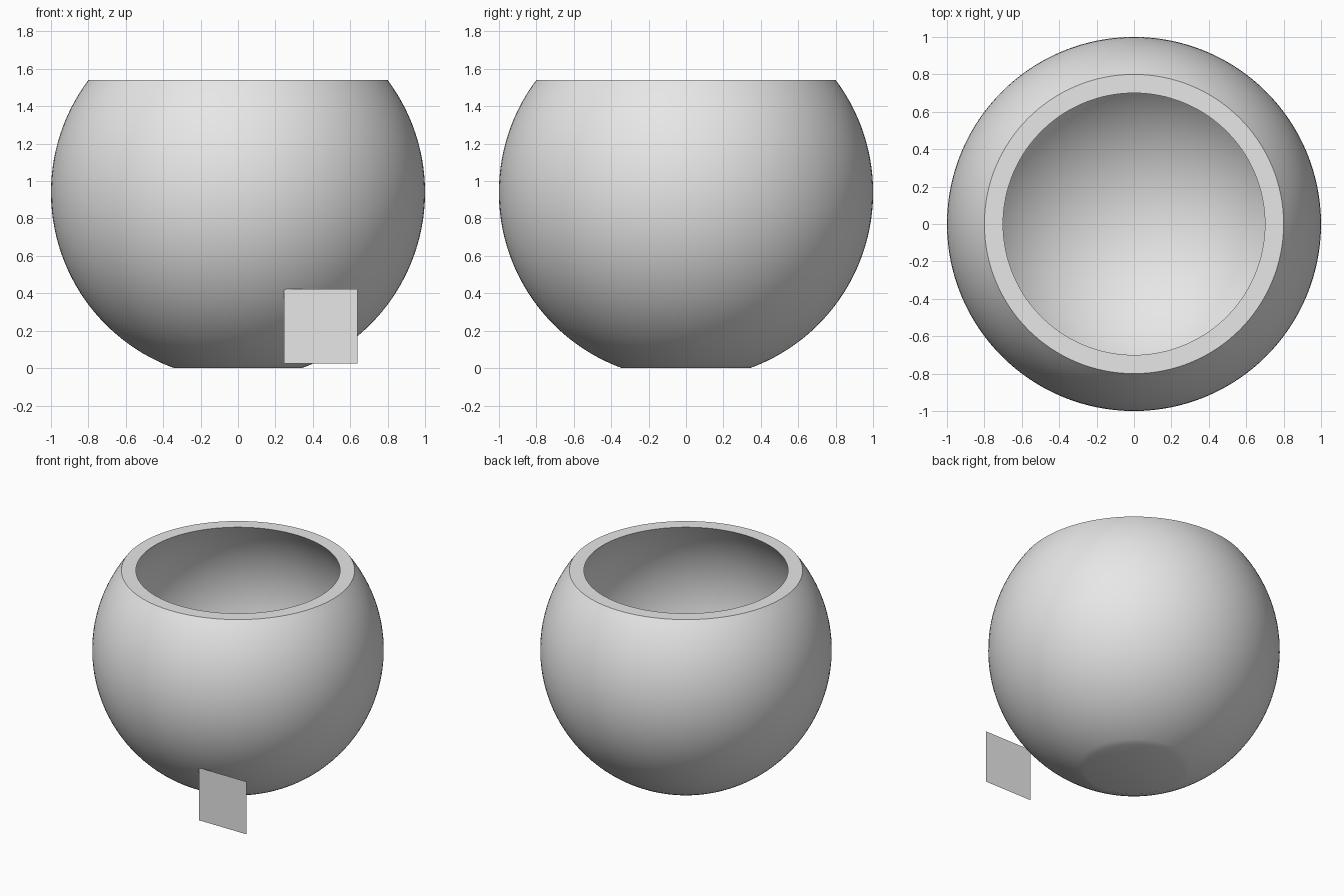
import bpy
import bmesh
from math import asin, cos, sin, pi, radians, sqrt

cube = bpy.data.objects.get("Cube")
if cube:
    bpy.data.objects.remove(cube, do_unlink=True)

CENTRE, TOP, OUTER, INNER = 0.94, 1.54, 1.0, 0.922

grey = bpy.data.materials.new("light grey")
grey.use_nodes = True
colour = (0.8, 0.8, 0.8, 1)
grey.diffuse_color = colour
grey.node_tree.nodes["Principled BSDF"].inputs["Base Color"].default_value = colour


def add_object(name, bm):
    mesh = bpy.data.meshes.new(name)
    bm.to_mesh(mesh)
    bm.free()
    mesh.materials.append(grey)
    obj = bpy.data.objects.new(name, mesh)
    bpy.context.collection.objects.link(obj)
    return obj


def arc(radius, start, end, steps):
    """Profile points along a circle round the bowl centre, by elevation."""
    angles = [start + (end - start) * i / steps for i in range(steps + 1)]
    return [(radius * cos(a), 0, CENTRE + radius * sin(a)) for a in angles]


# Bowl: flat foot, round outside, flat rim, round inside
rise = TOP - CENTRE
profile = [(0, 0, 0)]
profile += arc(OUTER, -asin(CENTRE / OUTER), asin(rise / OUTER), 40)
profile += arc(INNER, asin(rise / INNER), -pi / 2, 48)
bm = bmesh.new()
verts = [bm.verts.new(p) for p in profile]
edges = [bm.edges.new(pair) for pair in zip(verts, verts[1:])]
bmesh.ops.spin(bm, geom=verts + edges, cent=(0, 0, 0), axis=(0, 0, 1),
               angle=2 * pi, steps=128, use_merge=True)
bmesh.ops.remove_doubles(bm, verts=bm.verts, dist=0.0005)
bmesh.ops.recalc_face_normals(bm, faces=bm.faces)
bowl = add_object("bowl", bm)
bpy.ops.object.select_all(action="DESELECT")
bowl.select_set(True)
bpy.context.view_layer.objects.active = bowl
bpy.ops.object.shade_smooth_by_angle(angle=radians(30))

# Thin upright square card in front of the bowl
bm = bmesh.new()
corners = [(0.245, 0.025), (0.64, 0.025), (0.64, 0.423), (0.245, 0.423)]
bm.faces.new([bm.verts.new((x, -0.815, z)) for x, z in corners])
add_object("square_card", bm)
